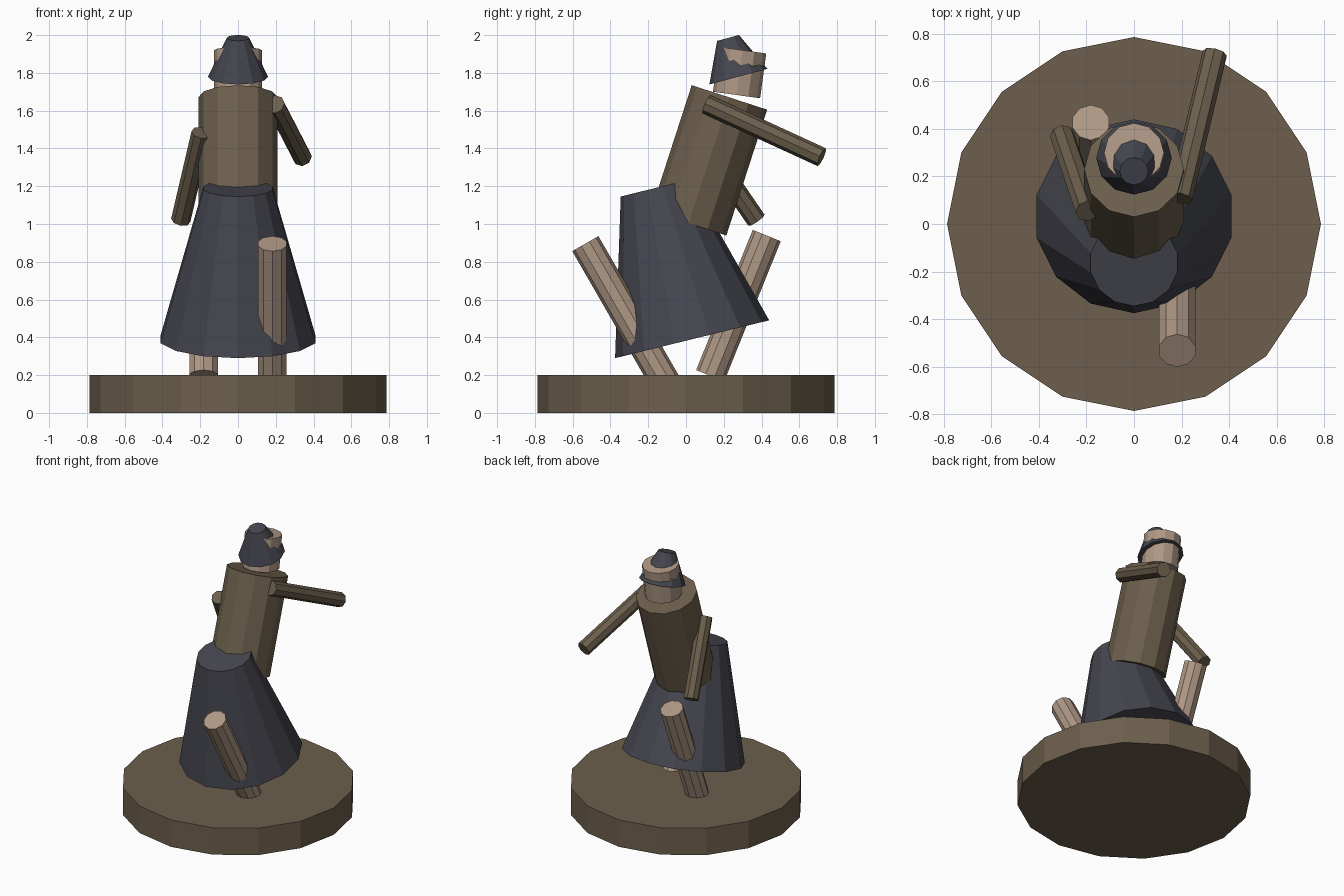
import bpy, bmesh
from mathutils import Vector, Matrix

if "Cube" in bpy.data.objects:
    bpy.data.objects.remove(bpy.data.objects["Cube"])


def material(name, rgb):
    m = bpy.data.materials.new(name)
    m.diffuse_color = (*rgb, 1.0)
    m.use_nodes = True
    m.node_tree.nodes["Principled BSDF"].inputs["Base Color"].default_value = m.diffuse_color
    return m


brown = material("brown", (0.150, 0.114, 0.073))
slate = material("dark slate", (0.060, 0.061, 0.079))
skin = material("skin", (0.430, 0.314, 0.235))


def tube(name, bottom, top, r_bottom, r_top, sides, mat):
    """Flat-shaded frustum between two points; one vertex lies on the y side."""
    a, b = Vector(bottom), Vector(top)
    z = (b - a).normalized()
    x = (Vector((1, 0, 0)) - z * z.x).normalized()
    y = z.cross(x)
    frame = Matrix((x, y, z)).transposed().to_4x4()
    frame.translation = (a + b) / 2
    bm = bmesh.new()
    bmesh.ops.create_cone(bm, cap_ends=True, segments=sides, radius1=r_bottom,
                          radius2=r_top, depth=(b - a).length)
    mesh = bpy.data.meshes.new(name)
    bm.to_mesh(mesh)
    bm.free()
    mesh.materials.append(mat)
    obj = bpy.data.objects.new(name, mesh)
    obj.matrix_world = frame
    bpy.context.collection.objects.link(obj)
    return obj


# round base
tube("base", (0, 0, 0), (0, 0, 0.2), 0.787, 0.787, 16, brown)

# striding legs
tube("front_leg", (0.182, -0.10, 0.145), (0.182, -0.533, 0.896), 0.08, 0.08, 10, skin)
tube("back_leg", (-0.182, 0.128, 0.197), (-0.182, 0.4275, 0.939), 0.08, 0.08, 10, skin)

# skirt leaning back, torso leaning the other way
tube("skirt", (0, 0.0325, 0.39), (0, -0.164, 1.19), 0.42, 0.187, 14, slate)
tube("torso", (0, 0.014, 1.004), (0, 0.23, 1.67), 0.21, 0.21, 12, brown)

# arms
tube("right_arm", (0.195, 0.109, 1.634), (0.34, 0.718, 1.354), 0.052, 0.052, 8, brown)
tube("left_arm", (-0.195, 0.055, 1.483), (-0.303, 0.373, 1.02), 0.052, 0.052, 8, brown)

# head and hat
tube("head", (0, 0.2675, 1.683), (0, 0.30, 1.92), 0.126, 0.126, 12, skin)
tube("hat", (0, 0.2775, 1.78), (0, 0.2225, 1.985), 0.159, 0.06, 12, slate)
